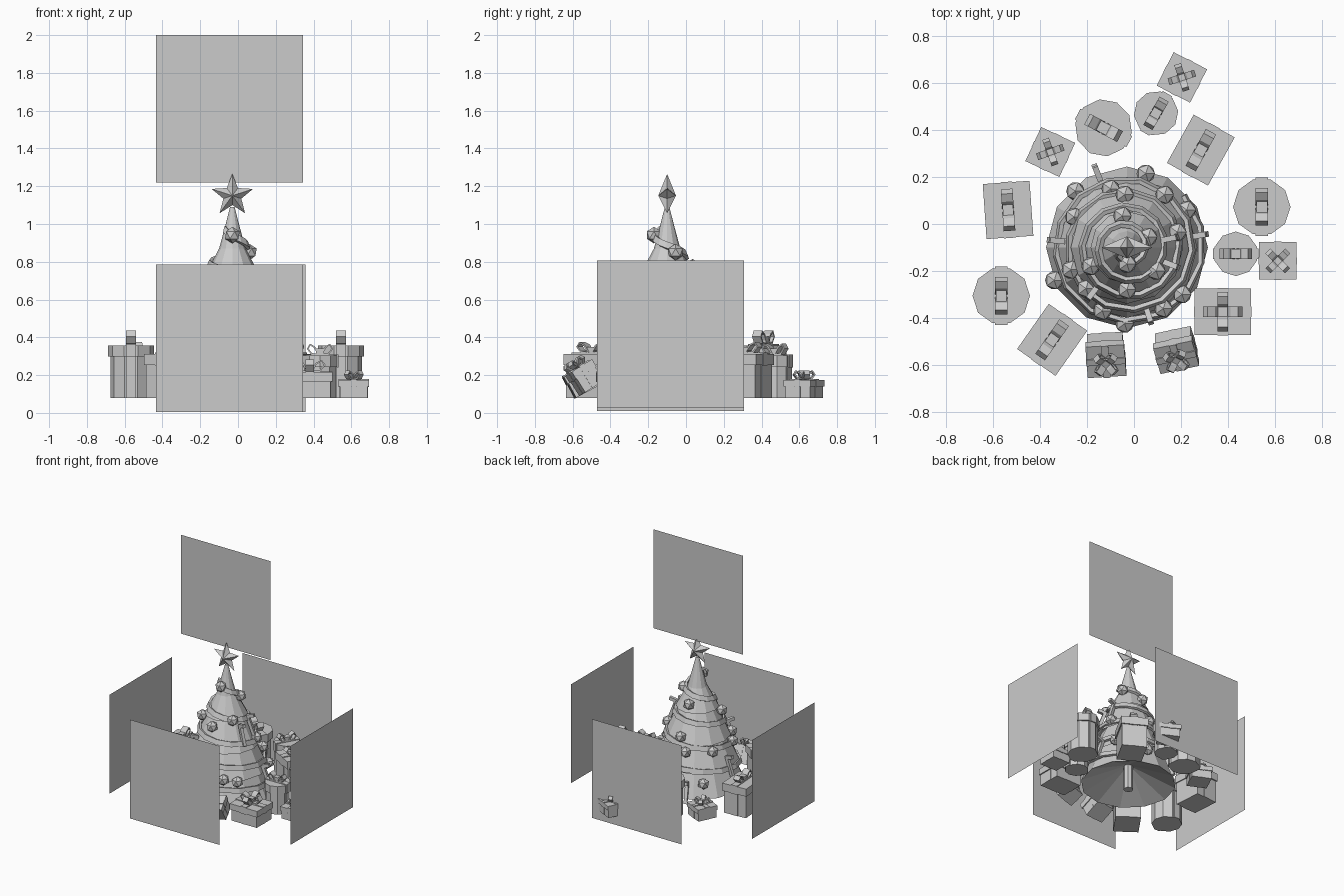
import bpy, bmesh, math
from mathutils import Matrix, Vector

if "Cube" in bpy.data.objects:
    bpy.data.objects.remove(bpy.data.objects["Cube"])

TREE = Vector((-0.03, -0.10, 0))


def add(name, bm, matrix=None):
    bmesh.ops.recalc_face_normals(bm, faces=bm.faces)
    me = bpy.data.meshes.new(name)
    bm.to_mesh(me)
    bm.free()
    ob = bpy.data.objects.new(name, me)
    bpy.context.collection.objects.link(ob)
    if matrix:
        ob.matrix_world = matrix
    return ob


def box(bm, size, center, rot=None):
    m = Matrix.Translation(center) @ (rot or Matrix()) @ Matrix.Diagonal((*size, 1))
    bmesh.ops.create_cube(bm, size=1, matrix=m)


def cylinder(bm, r, z0, z1, sides=10):
    bmesh.ops.create_cone(bm, cap_ends=True, segments=sides, radius1=r, radius2=r,
                          depth=z1 - z0, matrix=Matrix.Translation((0, 0, (z0 + z1) / 2)))


def lerp(pts, t):
    # piecewise linear lookup, keys ascending, ends extrapolated
    for (a, va), (b, vb) in zip(pts, pts[1:]):
        if t <= b or (b, vb) == pts[-1]:
            return va + (vb - va) * (t - a) / (b - a)


# ---- tree: stacked flaring tiers with hollow underside
profile = [(.02, .27), (.345, .12), (.255, .335), (.30, .30), (.195, .525), (.24, .49),
           (.115, .745), (.155, .71), (.07, .87), (.035, 1.0), (.012, 1.09)]
N = 12
bm = bmesh.new()
rings = [[bm.verts.new((r * math.cos(2 * math.pi * i / N), r * math.sin(2 * math.pi * i / N), z))
          for i in range(N)] for r, z in profile]
for a, b in zip(rings, rings[1:]):
    for i in range(N):
        j = (i + 1) % N
        bm.faces.new((a[i], a[j], b[j], b[i]))
bm.faces.new(rings[-1])
add("tree_foliage", bm, Matrix.Translation(TREE))

bm = bmesh.new()
cylinder(bm, .036, .075, .32, 8)
add("tree_trunk", bm, Matrix.Translation(TREE))

# ---- star topper
bm = bmesh.new()
rim = []
for i in range(10):
    a = math.pi / 2 + i * math.pi / 5
    r = .115 if i % 2 == 0 else .05
    rim.append(bm.verts.new((r * math.cos(a), 0, r * math.sin(a))))
for y in (-.047, .047):
    tip = bm.verts.new((0, y, 0))
    for i in range(10):
        bm.faces.new((rim[i], rim[(i + 1) % 10], tip))
add("star_topper", bm, Matrix.Translation(TREE + Vector((0, 0, 1.15))))

# ---- garland: descending spiral ribbon hugging the tiers
env = [(.12, .345), (.30, .297), (.49, .235), (.71, .152), (.87, .08), (1.0, .04)]
bm = bmesh.new()
steps, prev = 60, None
for i in range(steps + 1):
    t = i / steps
    z = .97 - .77 * t ** 0.9
    a = -2.4 + t * 4.5 * 2 * math.pi
    pair = []
    for dz in (-.018, .018):
        r = lerp(env, z + dz) + .006
        pair.append(bm.verts.new((r * math.cos(a), r * math.sin(a), z + dz)))
    if prev:
        bm.faces.new((prev[0], pair[0], pair[1], prev[1]))
    prev = pair
garland = add("garland", bm, Matrix.Translation(TREE))
mod = garland.modifiers.new("thickness", 'SOLIDIFY')
mod.thickness, mod.offset = .018, 0

# ---- baubles, placed by plan position, height follows the tree slope
env_inv = sorted((r, z) for z, r in env)
spots = [(-.25, .14), (-.255, .03), (.05, .215), (-.04, .125), (-.05, .035), (.13, .125),
         (.185, -.035), (.06, -.055), (.225, .06), (-.27, -.195), (-.34, -.24), (-.185, -.18),
         (-.205, -.275), (-.135, -.37), (-.03, -.17), (-.03, -.28), (-.04, -.425), (.095, -.20),
         (.125, -.36), (.205, -.30), (-.10, .15)]
bm = bmesh.new()
for x, y in spots:
    r = math.hypot(x - TREE.x, y - TREE.y)
    z = lerp(env_inv, r - .012)
    bmesh.ops.create_icosphere(bm, subdivisions=1, radius=.044,
                               matrix=Matrix.Translation((x, y, max(z, .17))))
add("baubles", bm)

# ---- hanging sticks with a short hook at the top
bm = bmesh.new()
for x, y in [(-.174, -.29), (.145, -.064), (.06, -.383), (-.323, -.072), (-.153, .21),
             (.27, -.05), (.15, -.17)]:
    d = Vector((x, y, 0)) - TREE
    r = d.length
    d.normalize()
    low = TREE + d * (r + .035) + Vector((0, 0, lerp(env_inv, r) - .06))
    top = TREE + d * (r - .015) + Vector((0, 0, lerp(env_inv, r) + .075))
    hook = top + d * .045 + Vector((0, 0, .012))
    for p, q in ((low, top), (top, hook)):
        rot = (q - p).to_track_quat('Z', 'Y').to_matrix().to_4x4()
        box(bm, (.024, .024, (q - p).length + .015), (p + q) / 2, rot)
add("hanging_sticks", bm)


# ---- gifts: body, lid, ribbon and bow
def bow(name, m, size, height, width, angles):
    bm = bmesh.new()
    path = [(.12, .05), (.45, .75), (.8, 1), (1, .6), (.7, .12), (.15, .0)]
    for a in angles:
        rot = Matrix.Rotation(a, 3, 'Z')
        for s in (1, -1):
            prev = None
            for u, v in path:
                pair = [bm.verts.new(rot @ Vector((s * u * size, w, v * height)))
                        for w in (-width / 2, width / 2)]
                if prev:
                    bm.faces.new((prev[0], prev[1], pair[1], pair[0]))
                prev = pair
    ob = add(name + "_bow", bm, m)
    mod = ob.modifiers.new("thickness", 'SOLIDIFY')
    mod.thickness, mod.offset = .009, 0
    bm = bmesh.new()
    box(bm, (width * .9, width * .9, height * .6), (0, 0, height * .3),
        Matrix.Rotation(angles[0], 4, 'Z'))
    add(name + "_knot", bm, m)


def gift(name, x, y, size, h, rot, ribbons, bow_size, bow_h, bow_angles, wide=.045,
         round_=False, z=.078, tilt=0):
    m = (Matrix.Translation((x, y, z)) @ Matrix.Rotation(tilt, 4, 'X')
         @ Matrix.Rotation(math.radians(rot), 4, 'Z'))
    sx, sy = size
    lid = min(.06, h * .35)
    bm = bmesh.new()
    if round_:
        cylinder(bm, sx * .45, 0, h - lid)
        cylinder(bm, sx * .5, h - lid, h)
    else:
        box(bm, (sx * .92, sy * .92, h - lid), (0, 0, (h - lid) / 2))
        box(bm, (sx, sy, lid), (0, 0, h - lid / 2))
    add(name + "_box", bm, m)
    bm = bmesh.new()
    for axis in ribbons:
        for k, z0, z1 in ((.94, 0, h - lid), (1.02, h - lid - .003, h + .006)):
            s = (sx * k, wide, z1 - z0) if axis == 'x' else (wide, sy * k, z1 - z0)
            box(bm, s, (0, 0, (z0 + z1) / 2))
    add(name + "_ribbon", bm, m)
    bow(name, m @ Matrix.Translation((0, 0, h + .004)), bow_size, bow_h, wide,
        [math.radians(a) for a in bow_angles])


# large round gifts
for i, (x, y, r) in enumerate([(-.566, -.306, 90), (.545, .073, 90), (-.13, .41, -28)]):
    gift(f"large_round_gift_{i}", x, y, (.245, .245), .28, r, 'x', .075, .07, [0],
         wide=.052, round_=True)
# small round gifts
for i, (x, y, r) in enumerate([(.094, .472, 60), (.434, -.127, 0)]):
    gift(f"small_round_gift_{i}", x, y, (.19, .19), .225, r, 'x', .065, .055, [0],
         round_=True)
# tall box gifts
for i, (x, y, r) in enumerate([(.285, .315, -29), (-.537, .06, 4), (-.349, -.494, -35)]):
    gift(f"tall_gift_{i}", x, y, (.20, .235), .235, r, 'y', .085, .055, [90], wide=.05)
# wide low gift with crossed ribbons
gift("wide_gift", .379, -.374, (.24, .20), .135, 0, 'xy', .08, .06, [0, 90])
# small cube gifts
for i, (x, y, r) in enumerate([(.204, .625, -27), (.613, -.157, 0), (-.357, .307, -25)]):
    gift(f"small_gift_{i}", x, y, (.16, .16), .095, r, 'xy', .055, .042, [45, 135], wide=.03)
# small gifts tipped towards the front
gift("tipped_gift_left", -.12, -.525, (.165, .15), .13, 4, 'xy', .055, .042, [45, 135],
     wide=.03, z=.11, tilt=math.radians(28))
gift("tipped_gift_right", .18, -.50, (.17, .13), .13, 14, 'xy', .055, .042, [45, 135],
     wide=.03, z=.13, tilt=math.radians(32))

# ---- flat square panels around and above the tree
H = .39


def panel(name, center, u):
    bm = bmesh.new()
    c, u, w = Vector(center), Vector(u) * H, Vector((0, 0, H))
    bm.faces.new([bm.verts.new(c + p) for p in (-u - w, u - w, u + w, -u + w)])
    add(name, bm)


panel("front_panel", (-.045, -.725, .395), (1, 0, 0))
panel("back_panel", (-.033, .66, .395), (1, 0, 0))
panel("left_panel", (-.79, -.082, .40), (0, 1, 0))
panel("right_panel", (.79, -.082, .418), (0, 1, 0))
panel("upper_panel", (-.045, -.088, 1.61), (1, 0, 0))
